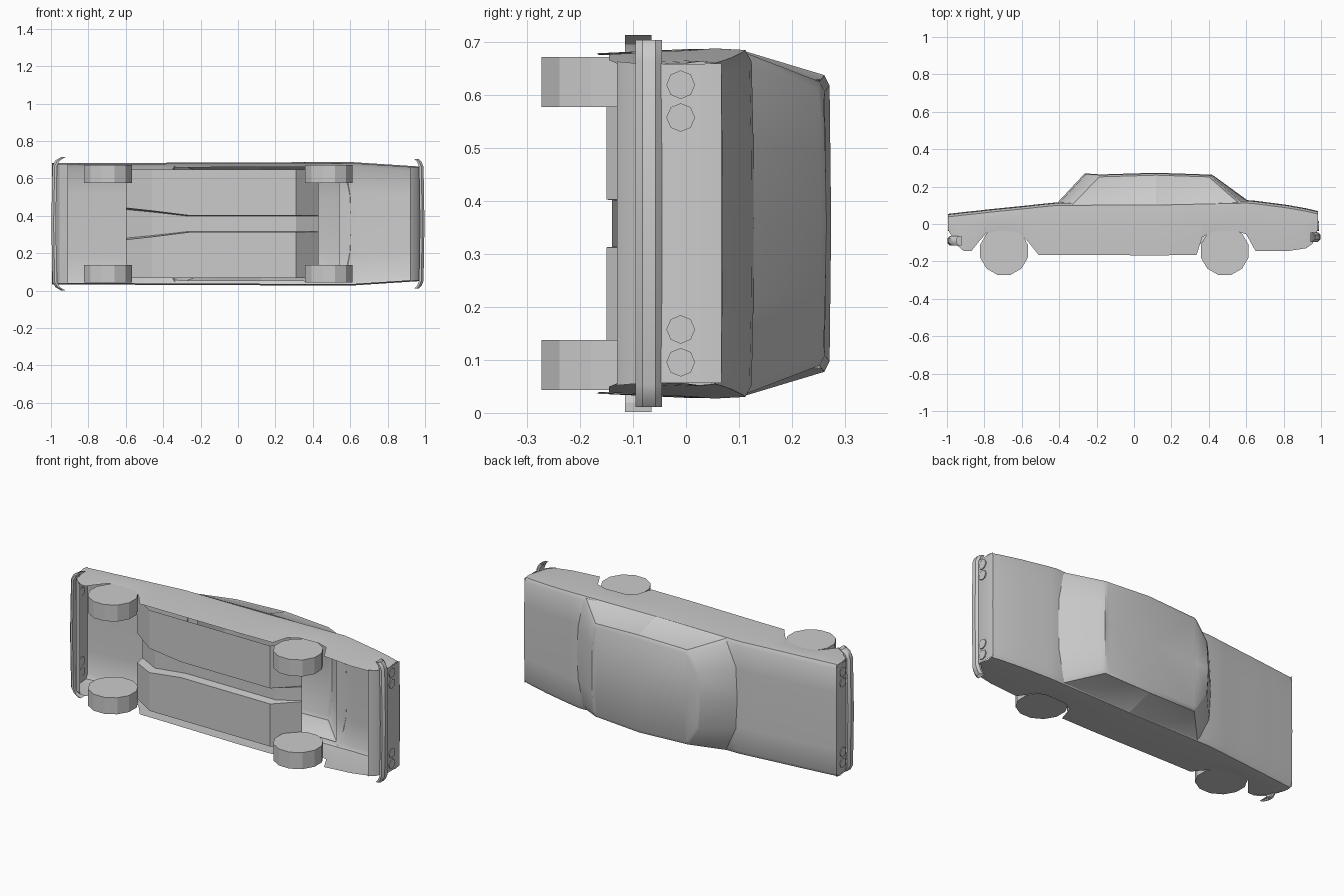
import bpy, bmesh, math
from mathutils import Matrix

CENTRE = 0.3575   # height of the car's plane of symmetry (it lies on its side)

default_cube = bpy.data.objects.get("Cube")
if default_cube:
    bpy.data.objects.remove(default_cube, do_unlink=True)

paint = bpy.data.materials.new("plain_grey")
paint.use_nodes = True
grey = (0.6, 0.6, 0.6, 1)
paint.diffuse_color = grey
paint.node_tree.nodes["Principled BSDF"].inputs["Base Color"].default_value = grey


def finish(name, mesh_builder, mirrored=True, angle=30):
    """Turn a bmesh into a smooth-shaded object, optionally mirrored across the car."""
    mesh = bpy.data.meshes.new(name)
    mesh_builder.to_mesh(mesh)
    mesh_builder.free()
    mesh.materials.append(paint)
    part = bpy.data.objects.new(name, mesh)
    bpy.context.collection.objects.link(part)
    part.location.z = CENTRE
    bpy.ops.object.select_all(action="DESELECT")
    bpy.context.view_layer.objects.active = part
    part.select_set(True)
    if mirrored:
        mirror = part.modifiers.new("mirror", "MIRROR")
        mirror.use_axis = (False, False, True)
        bpy.ops.object.modifier_apply(modifier=mirror.name)
    bpy.ops.object.shade_smooth_by_angle(angle=math.radians(angle))
    return part


def loft(name, sections, closed=False, skip=None, windows=None, outward=None):
    """Skin a list of equal-length sections; skip(i, j) leaves a face open."""
    builder = bmesh.new()
    rows = [[builder.verts.new(point) for point in section] for section in sections]
    count = len(rows[0])
    panes = []
    for i in range(len(rows) - 1):
        for j in range(count if closed else count - 1):
            if skip and skip(i, j):
                continue
            k = (j + 1) % count
            face = builder.faces.new((rows[i][j], rows[i + 1][j], rows[i + 1][k], rows[i][k]))
            if windows and windows(i, j):
                panes.append(face)
    bmesh.ops.remove_doubles(builder, verts=builder.verts[:], dist=0.0005)
    builder.normal_update()
    bmesh.ops.recalc_face_normals(builder, faces=builder.faces[:])
    if outward:
        # make sure the surface as a whole faces the wanted way
        total = sum(sum(n * o for n, o in zip(f.normal, outward)) * f.calc_area() for f in builder.faces)
        if total < 0:
            bmesh.ops.reverse_faces(builder, faces=builder.faces[:])
    panes = [pane for pane in panes if pane.is_valid]
    if panes:
        bmesh.ops.inset_individual(builder, faces=panes, thickness=0.014, depth=-0.003)
    return finish(name, builder)


# Lower body shell: position along the car, lower edge, upper edge
stations = [
    (-.995, -.03, .05), (-.95, -.11, .055), (-.91, -.145, .06), (-.87, -.145, .064),
    (-.83, -.095, .068), (-.79, -.05, .073), (-.72, -.035, .08), (-.62, -.045, .09),
    (-.57, -.09, .095), (-.51, -.165, .102), (-.41, -.165, .112), (-.34, -.165, .112),
    (.12, -.168, .113), (.335, -.165, .118), (.365, -.07, .119), (.42, -.04, .12),
    (.54, -.035, .122), (.6, -.055, .124), (.65, -.145, .12), (.82, -.145, .098),
    (.92, -.13, .08), (.955, -.105, .072), (.983, -.03, .065)]


def half_width(x):
    return 0.328 + 0.004 * min(x, 0.6) - 0.065 * max(0, x - 0.6)


def body_section(x, low, high):
    width = half_width(x)
    return [(x, low, width - 0.008), (x, low * 0.4 + high * 0.6, width),
            (x, high - 0.012, width - 0.003), (x, high, width - 0.025),
            (x, high + 0.003, width / 2), (x, high + 0.004, 0)]


def under_cabin(i, j):
    return j >= 3 and -.345 < stations[i][0] < .54


loft("body_shell", [body_section(*s) for s in stations], skip=under_cabin, outward=(0, 1, 1))

# Cabin: belt line and roof edge, walked from windscreen centre to rear window centre
belt = [(-.41, .113, 0), (-.4, .112, .18), (-.345, .108, .3), (-.33, .104, .322),
        (.12, .105, .327), (.56, .112, .322), (.575, .118, .3), (.6, .126, .15), (.605, .128, 0)]
eave = [(-.275, .258, 0), (-.265, .257, .16), (-.2, .253, .262), (-.185, .252, .272),
        (.12, .261, .28), (.4, .252, .268), (.42, .25, .25), (.43, .253, .14), (.43, .255, 0)]


def cabin_column(base, top):
    x, y, width = top
    inner = x * 0.96
    return [base, top, (inner, y + 0.01, width * 0.93), (inner, y + 0.013, 0)]


loft("cabin", [cabin_column(b, e) for b, e in zip(belt, eave)],
     windows=lambda i, j: j == 0 and i in (3, 4), outward=(0, 1, 1))

# Nose and tail panels curling under the bumpers
nose = [(-.995, .052), (-.986, -.04), (-.955, -.11), (-.91, -.14)]
tail = [(.983, .067), (.986, -.04), (.955, -.105), (.92, -.13)]
for name, outline, facing in (("nose_panel", nose, -1), ("tail_panel", tail, 1)):
    loft(name, [[(x, y, 0), (x, y, half_width(x) - 0.004)] for x, y in outline],
         outward=(facing, 0, 0))

# Floor pans with a raised centre tunnel: position, height, tunnel half width
floor = [(-.6, -.06, .085), (-.46, -.15, .07), (-.26, -.15, .045),
         (.31, -.15, .045), (.43, -.03, .045)]


def floor_section(x, y, tunnel):
    rise = 0.05 if x < 0.4 else 0
    return [(x, y, 0.29), (x, y, tunnel), (x, y + rise, tunnel * 0.9), (x, y + rise, 0)]


loft("floor_pan", [floor_section(*s) for s in floor], outward=(0, -1, 0))


# Wraparound bumpers: a bevelled bar swept along half a plan curve
def bumper(name, path, top, height, side):
    sections = []
    for x, width in path:
        bulge = 0.012 * side
        sections.append([(x - bulge, top, width), (x, top, width),
                         (x + bulge, top - height / 4, width),
                         (x + bulge, top - height * 3 / 4, width),
                         (x, top - height, width), (x - bulge, top - height, width)])
    loft(name, sections, closed=True, outward=(side, 0, 0.2))


bumper("front_bumper", [(-.986, 0), (-.98, .31), (-.965, .338), (-.935, .356)], -.065, .05, -1)
bumper("rear_bumper", [(.985, 0), (.98, .305), (.97, .33), (.955, .346)], -.045, .05, 1)


def cylinder(name, sides, radius, depth, placement, mirrored=True):
    builder = bmesh.new()
    bmesh.ops.create_cone(builder, cap_ends=True, segments=sides, radius1=radius,
                          radius2=radius, depth=depth, matrix=placement)
    return finish(name, builder, mirrored, angle=20)


# Twelve-sided wheels, a mirrored pair on each axle
half_step = Matrix.Rotation(math.pi / 12, 4, "Z")
for name, x in (("front_wheels", -.695), ("rear_wheels", .485)):
    cylinder(name, 12, 0.132, 0.095, Matrix.Translation((x, -.145, .267)) @ half_step)

# Paired round lamps at both ends
sideways = Matrix.Rotation(math.pi / 2, 4, "Y")
for end, x in (("head", -.99), ("tail", .986)):
    for place, offset in (("inner", .2), ("outer", .262)):
        cylinder(f"{place}_{end}_lamps", 8, 0.027, 0.008,
                 Matrix.Translation((x, -.01, offset)) @ sideways)
